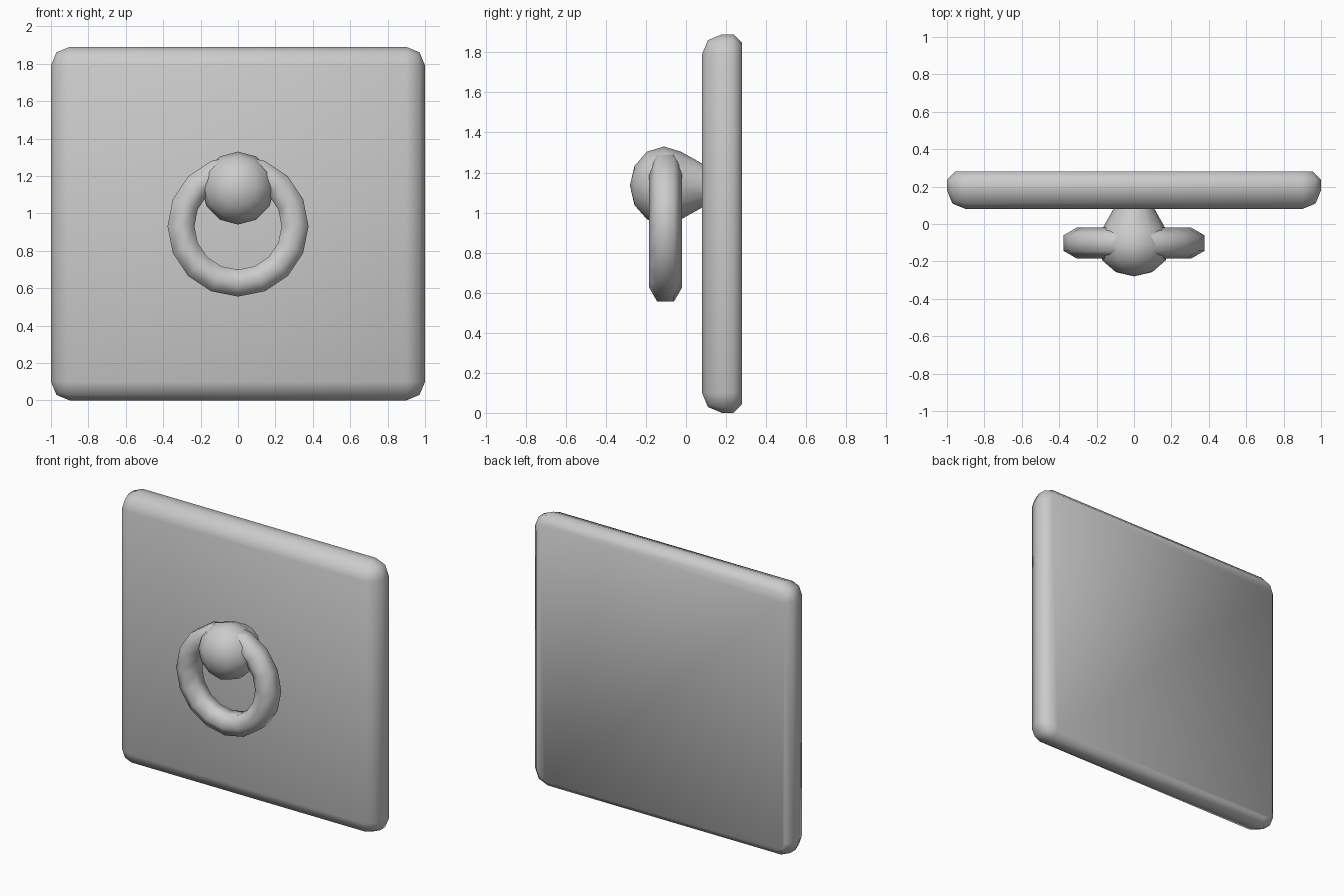
import bpy, bmesh
from math import radians, sin, cos, tau
from mathutils import Vector, Matrix

cube = bpy.data.objects.get("Cube")
if cube:
    bpy.data.objects.remove(cube, do_unlink=True)

grey = bpy.data.materials.new("plain_grey")
grey.use_nodes = True
COLOUR = (0.6, 0.6, 0.6, 1)
grey.diffuse_color = COLOUR
grey.node_tree.nodes["Principled BSDF"].inputs["Base Color"].default_value = COLOUR


def finish(bm, name, location=(0, 0, 0)):
    """Turn a bmesh into a smooth shaded object."""
    bmesh.ops.remove_doubles(bm, verts=bm.verts, dist=0.0005)
    bmesh.ops.recalc_face_normals(bm, faces=bm.faces)
    for face in bm.faces:
        face.smooth = True
    mesh = bpy.data.meshes.new(name)
    bm.to_mesh(mesh)
    bm.free()
    mesh.materials.append(grey)
    obj = bpy.data.objects.new(name, mesh)
    obj.location = location
    bpy.context.collection.objects.link(obj)


def lathe(name, profile, steps, location, closed=False):
    """Revolve (radius, y) points around the y axis."""
    bm = bmesh.new()
    verts = [bm.verts.new((0, y, r)) for r, y in profile]
    edges = [bm.edges.new(pair) for pair in zip(verts, verts[1:])]
    if closed:
        edges.append(bm.edges.new((verts[-1], verts[0])))
    bmesh.ops.spin(bm, geom=verts + edges, cent=(0, 0, 0), axis=(0, 1, 0),
                   angle=tau, steps=steps)
    finish(bm, name, location)


# Square plate: wide rounding at front and corners, narrow chamfer at back
HEIGHT, FRONT, BACK = 1.89, 0.08, 0.28
bm = bmesh.new()
bmesh.ops.create_cube(bm, size=1, matrix=Matrix.Translation((0, (FRONT + BACK) / 2, HEIGHT / 2))
                      @ Matrix.Diagonal((2, BACK - FRONT, HEIGHT, 1)))


def back_edges():
    return [e for e in bm.edges if all(v.co.y > BACK - 0.001 for v in e.verts)]


rear = back_edges()
bmesh.ops.bevel(bm, geom=[e for e in bm.edges if e not in rear], offset=0.1,
                segments=2, profile=0.5, affect='EDGES')
bmesh.ops.bevel(bm, geom=back_edges(), offset=0.043, segments=1, affect='EDGES')
finish(bm, "back_plate")

# Rounded knob with a tapering neck that enters the plate
knob = [(0.195 * sin(radians(a)), -0.17 * cos(radians(a))) for a in range(0, 121, 30)]
knob += [(0.11, 0.19), (0.105, 0.22)]
lathe("knob", knob, 12, (0, -0.11, 1.135))

# Hanging ring with a six sided section
section = [(0.305 + 0.083 * sin(tau * i / 6), 0.083 * cos(tau * i / 6)) for i in range(6)]
lathe("pull_ring", section, 16, (0, -0.102, 0.932), closed=True)
